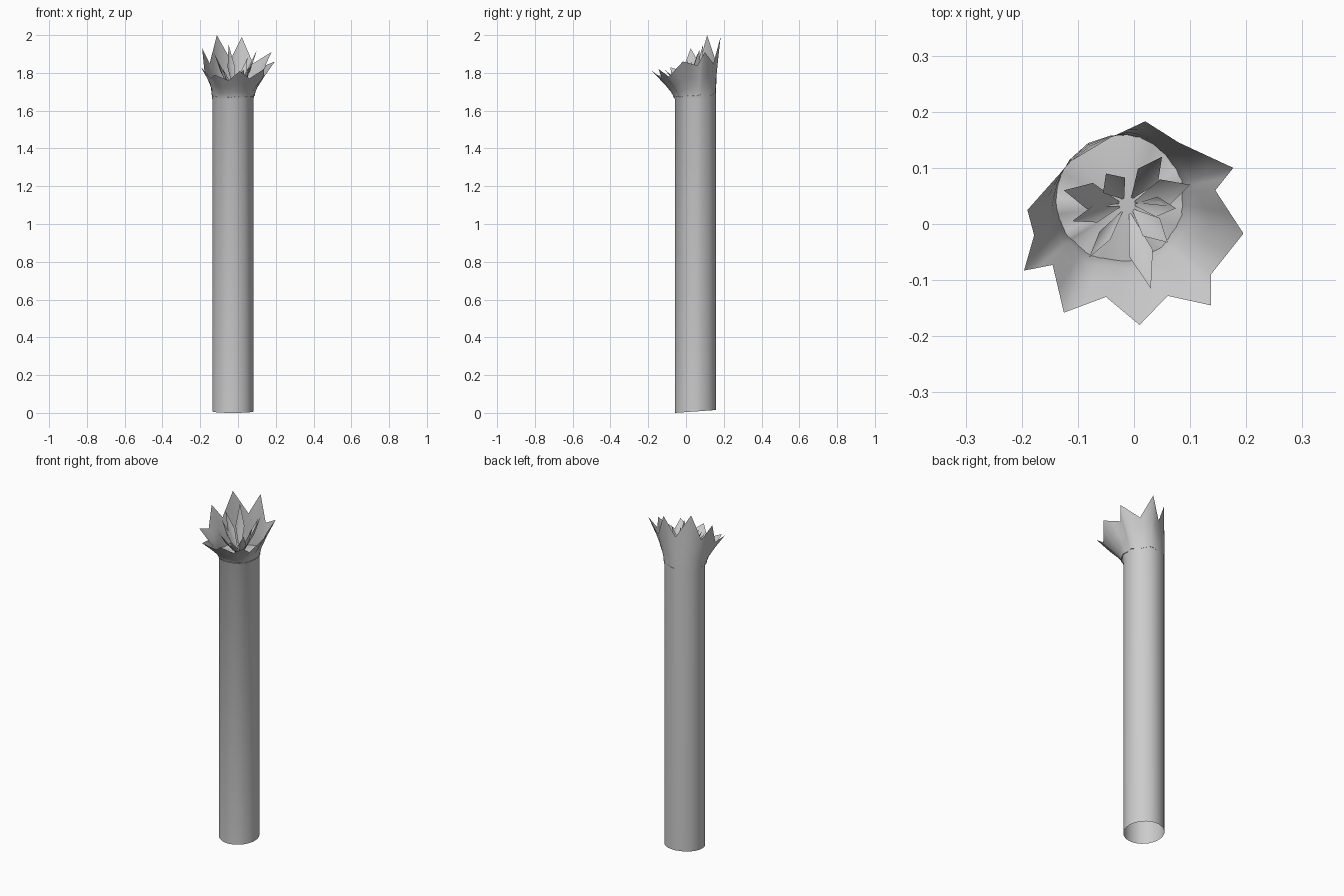
import bpy, bmesh, math
from mathutils import Vector

cube = bpy.data.objects.get("Cube")
if cube:
    bpy.data.objects.remove(cube, do_unlink=True)

grey = bpy.data.materials.new("light_grey")
grey.use_nodes = True
colour = (0.6, 0.6, 0.6, 1)
grey.diffuse_color = colour
grey.node_tree.nodes["Principled BSDF"].inputs["Base Color"].default_value = colour

AXIS = Vector((-0.027, 0.05, 0))   # stem axis
RADIUS = 0.109
NECK = 1.66
HEART = Vector((-0.012, 0.035, 1.69))  # middle of the cup floor


def finish(name, bm):
    mesh = bpy.data.meshes.new(name)
    bm.to_mesh(mesh)
    bm.free()
    for p in mesh.polygons:
        p.use_smooth = True
    mesh.materials.append(grey)
    ob = bpy.data.objects.new(name, mesh)
    bpy.context.collection.objects.link(ob)
    return ob


def bridge(bm, a, b):
    n = len(a)
    for i in range(n):
        j = (i + 1) % n
        bm.faces.new((a[j], a[i], b[i], b[j]))


# Rim of the cup: tips alternate with notches, clockwise from the back
rim_key = [Vector(p) for p in (
    (0.02, 0.183, 1.99), (0.08, 0.145, 1.85), (0.177, 0.1, 1.91), (0.145, 0.06, 1.84),
    (0.195, -0.017, 1.86), (0.137, -0.09, 1.78), (0.137, -0.145, 1.82), (0.06, -0.128, 1.77),
    (0.01, -0.18, 1.81), (-0.05, -0.13, 1.76), (-0.125, -0.158, 1.79), (-0.145, -0.073, 1.77),
    (-0.196, -0.083, 1.83), (-0.178, -0.02, 1.81), (-0.19, 0.025, 1.93), (-0.15, 0.07, 1.85),
    (-0.112, 0.112, 2.0), (-0.04, 0.155, 1.87))]
rim = []
for i, p in enumerate(rim_key):
    rim += [p, (p + rim_key[(i + 1) % len(rim_key)]) / 2]


def stem_point(p, z):
    d = Vector((p.x - AXIS.x, p.y - AXIS.y, 0)).normalized()
    return AXIS + d * RADIUS + Vector((0, 0, z))


# Open stem flaring into the jagged cup, one thin sheet
bm = bmesh.new()
rows = []
base, neck = [], []
for p in rim:
    b = stem_point(p, 0)
    b.z = max(0, (b.y + 0.059) * 0.07)
    base.append(b)
    neck.append(stem_point(p, NECK))
flare = [[n.lerp(p, t) + Vector((0, 0, lift * (p.z - n.z))) for n, p in zip(neck, rim)]
         for t, lift in ((0.2, 0.1), (0.5, 0.08), (1, 0))]
for ring in [base, neck] + flare:
    rows.append([bm.verts.new(p) for p in ring])
for a, b in zip(rows, rows[1:]):
    bridge(bm, a, b)
bm.normal_update()
finish("stem_and_cup", bm)

# Shallow floor inside the cup
bm = bmesh.new()
edge = [bm.verts.new(n.lerp(p, 0.1)) for n, p in zip(neck, rim)]
middle = bm.verts.new(HEART)
for i in range(len(edge)):
    bm.faces.new((edge[(i + 1) % len(edge)], edge[i], middle))
bm.normal_update()
finish("cup_floor", bm)

# Inner petals: folded kites rising from the floor (tip position, half width)
petals = [((0.05, 0.12, 1.88), 0.022), ((0.1, 0.07, 1.92), 0.025),
          ((0.075, 0.028, 1.86), 0.018), ((0.06, -0.033, 1.83), 0.022),
          ((0.03, -0.115, 1.82), 0.022), ((-0.08, -0.06, 1.82), 0.012),
          ((-0.11, 0.005, 1.87), 0.015), ((-0.125, 0.06, 1.9), 0.024),
          ((-0.05, 0.09, 1.95), 0.024)]
bm = bmesh.new()
for tip, width in petals:
    tip = Vector(tip)
    out = Vector((tip.x - HEART.x, tip.y - HEART.y, 0)).normalized()
    side = Vector((-out.y, out.x, 0)) * width
    root = HEART + out * 0.01 - Vector((0, 0, 0.01))
    belly = root.lerp(tip, 0.55)
    fold = out * 0.012
    r, t, m = (bm.verts.new(p) for p in (root, tip, belly + fold))
    left, right = (bm.verts.new(belly + s) for s in (side, -side))
    for f in ((r, m, left), (m, t, left), (r, right, m), (m, right, t)):
        bm.faces.new(f)
bm.normal_update()
finish("inner_petals", bm)
